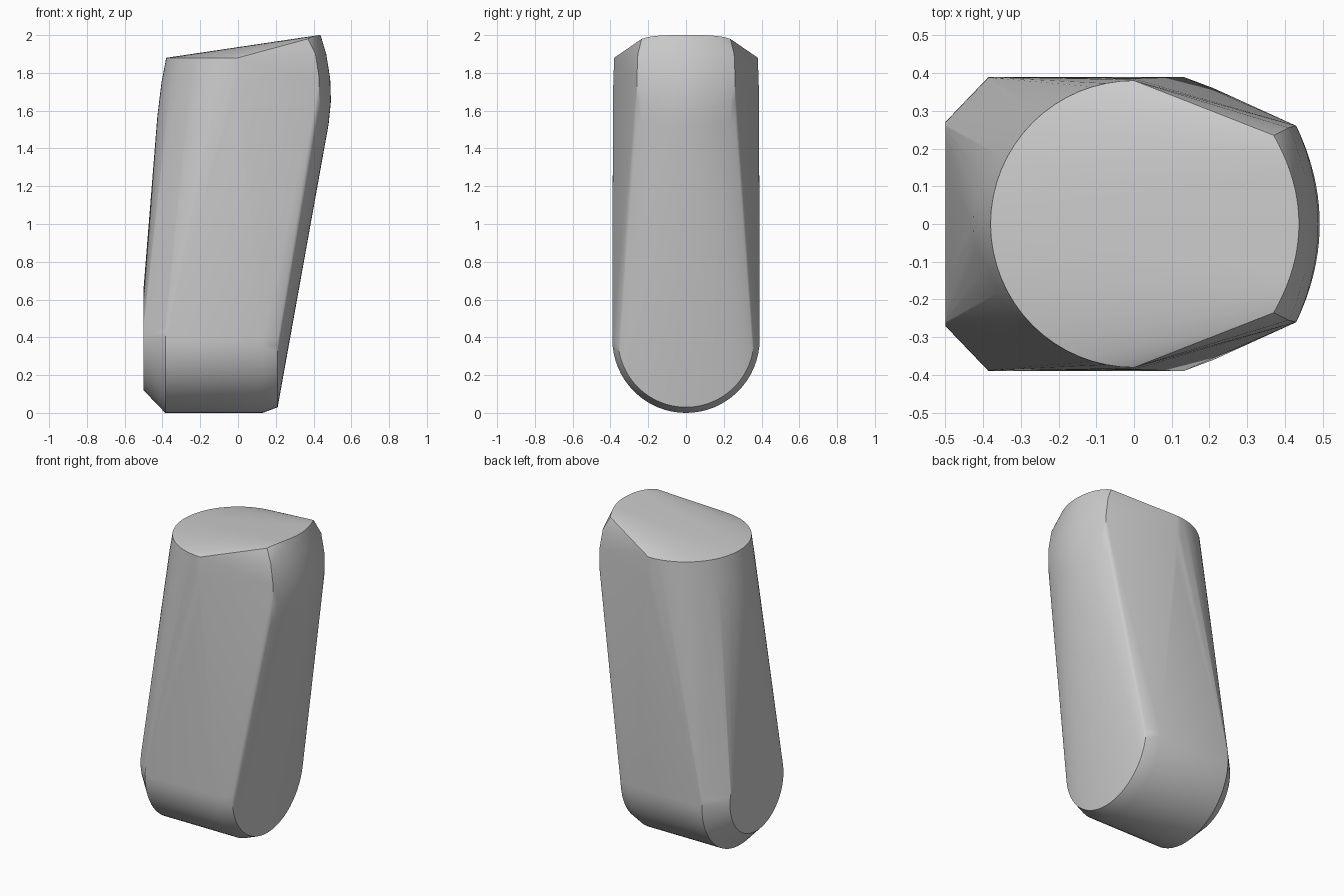
import bpy, bmesh
from math import sin, cos, pi, radians

old = bpy.data.objects.get("Cube")
if old:
    bpy.data.objects.remove(old, do_unlink=True)

grey = bpy.data.materials.new("plain_grey")
grey.use_nodes = True
grey.diffuse_color = (0.6, 0.6, 0.6, 1)
grey.node_tree.nodes["Principled BSDF"].inputs["Base Color"].default_value = (0.6, 0.6, 0.6, 1)

points = []


def disc(x, radius, steps=64):
    """Upright circle around the x axis of the rounded foot."""
    for i in range(steps):
        a = 2 * pi * i / steps
        points.append((x, radius * cos(a), 0.39 + radius * sin(a)))


def left_arc(z, depth, half_width, steps=32):
    """Half ellipse that closes the -x side."""
    for i in range(steps + 1):
        a = pi / 2 + pi * i / steps
        points.append((depth * cos(a), half_width * sin(a), z))


def right_arc(z, x_mid, x_end, half_width, z_drop=0.0, steps=20):
    """Shallow bow that closes the +x side."""
    for i in range(steps + 1):
        t = 2 * i / steps - 1
        points.append((x_mid - (x_mid - x_end) * t * t, half_width * t, z - z_drop * t ** 4))


# Rounded foot with bevelled ends
for x, r in ((-0.5, 0.27), (-0.385, 0.39), (0.13, 0.39), (0.21, 0.36)):
    disc(x, r)

# Rounded upper left side
for z, depth, width in ((1.57, 0.427, 0.387), (1.75, 0.405, 0.385), (1.88, 0.38, 0.38)):
    left_arc(z, depth, width)

# Bulging upper right side and raised lip
right_arc(1.53, 0.48, 0.415, 0.26)
right_arc(1.65, 0.492, 0.43, 0.26)
right_arc(1.77, 0.488, 0.43, 0.26)
right_arc(1.90, 0.467, 0.41, 0.255)
right_arc(2.0, 0.437, 0.37, 0.235, z_drop=0.02)

# Skin around all sections
bm = bmesh.new()
for p in points:
    bm.verts.new(p)
hull = bmesh.ops.convex_hull(bm, input=bm.verts)
loose = {g for g in hull["geom_interior"] + hull["geom_unused"] if isinstance(g, bmesh.types.BMVert)}
bmesh.ops.delete(bm, geom=list(loose), context="VERTS")
bmesh.ops.dissolve_limit(bm, angle_limit=radians(0.3), verts=bm.verts, edges=bm.edges)
bmesh.ops.recalc_face_normals(bm, faces=bm.faces)

mesh = bpy.data.meshes.new("slanted_block")
bm.to_mesh(mesh)
bm.free()
mesh.materials.append(grey)
block = bpy.data.objects.new("slanted_block", mesh)
bpy.context.collection.objects.link(block)
bpy.context.view_layer.objects.active = block
block.select_set(True)
bpy.ops.object.shade_smooth_by_angle(angle=radians(30))
